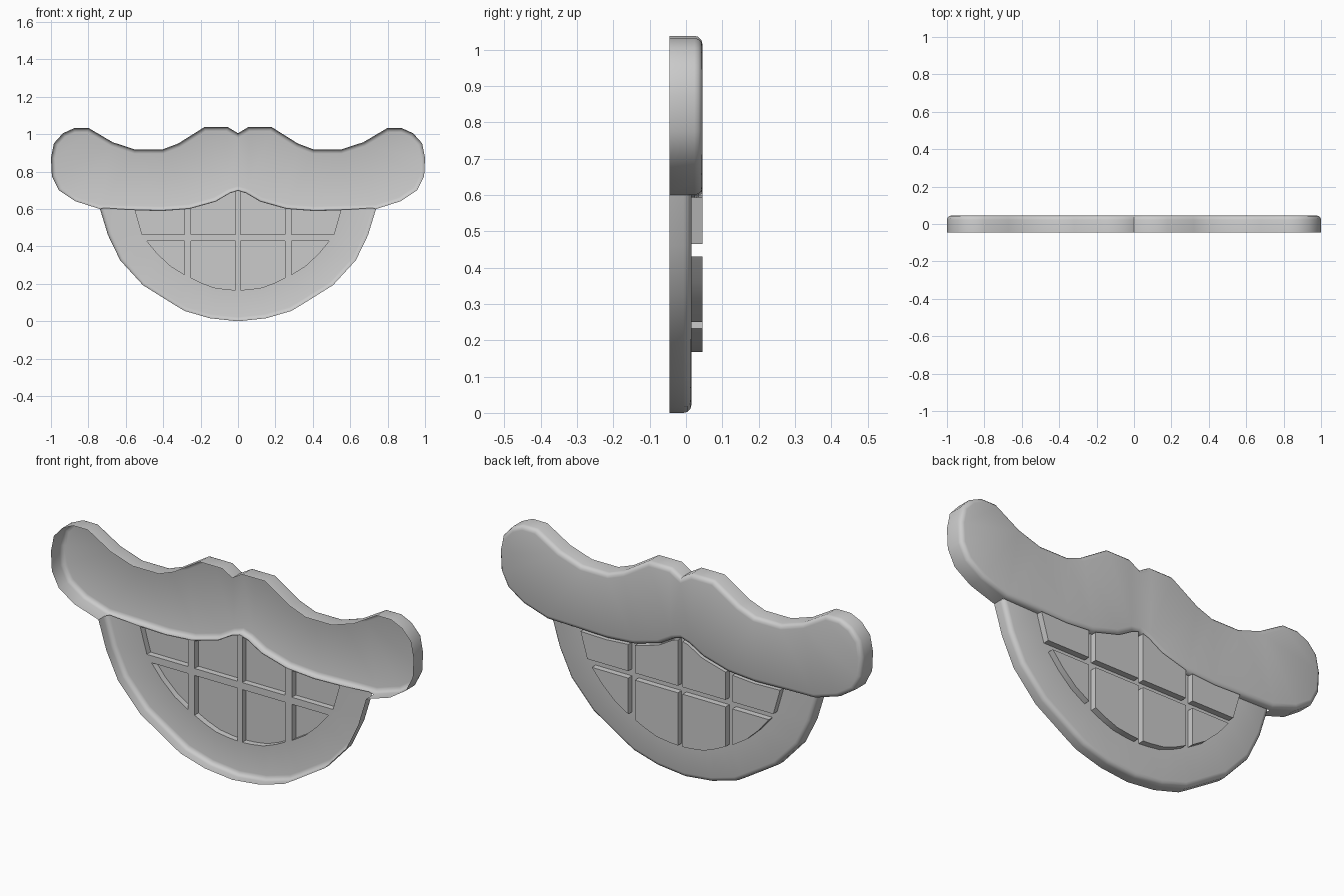
import bpy, bmesh, math
from mathutils import Vector

if "Cube" in bpy.data.objects:
    bpy.data.objects.remove(bpy.data.objects["Cube"])

BACK, PLATE, TOP = -0.045, 0.015, 0.045   # open rim, mouth plate, raised face
BEVEL, STEPS = 0.022, 3

# right half of the moustache, lower middle round to upper middle (x, z)
lower = [(0, .70), (.043, .687), (.12, .642), (.26, .603), (.41, .592), (.58, .597), (.738, .60)]
upper = [(.87, .642), (.957, .70), (.995, .775), (1, .872), (.984, .952), (.936, 1.005),
         (.877, 1.032), (.797, 1.032), (.67, .957), (.55, .918), (.405, .918), (.32, .95),
         (.18, 1.038), (.055, 1.038), (0, 1.005)]
# right half of the mouth edge, from the middle outward
lip = [(0, 0), (.15, .016), (.285, .055), (.337, .086), (.508, .193), (.63, .326), (.695, .46), (.738, .60)]


def mirror(pts):
    return [(-x, z) for x, z in reversed(pts)]


def inset(pts, d, closed):
    """Offset a counter-clockwise path to its inside with mitred corners."""
    out, n = [], len(pts)
    for i in range(n):
        p = Vector(pts[i])
        dirs = []
        if closed or i > 0:
            dirs.append((p - Vector(pts[i - 1])).normalized())
        if closed or i < n - 1:
            dirs.append((Vector(pts[(i + 1) % n]) - p).normalized())
        norms = [Vector((-v.y, v.x)) for v in dirs]
        m = sum(norms, Vector((0, 0))).normalized()
        out.append(tuple(p + m * d / max(.4, m.dot(norms[0]))))
    return out


def ring(bm, pts, y):
    return [bm.verts.new((x, y, z)) for x, z in pts]


def bridge(bm, a, b, closed):
    n = len(a)
    for i in range(n if closed else n - 1):
        j = (i + 1) % n
        bm.faces.new((a[i], a[j], b[j], b[i]))


def rounded_edge(bm, pts, top, closed):
    """Quarter-round from the side wall to the face; returns first and last ring."""
    rings = []
    for s in range(STEPS + 1):
        a = math.pi / 2 * s / STEPS
        rings.append(ring(bm, inset(pts, BEVEL * (1 - math.cos(a)), closed),
                          top - BEVEL + BEVEL * math.sin(a)))
    for a, b in zip(rings, rings[1:]):
        bridge(bm, a, b, closed)
    return rings[0], rings[-1]


def fill(bm, loops):
    edges = []
    for lp in loops:
        for i in range(len(lp)):
            pair = (lp[i - 1], lp[i])
            edges.append(bm.edges.get(pair) or bm.edges.new(pair))
    bmesh.ops.triangle_fill(bm, use_beauty=True, use_dissolve=False, edges=edges, normal=(0, 1, 0))


def finish(bm, name):
    bmesh.ops.recalc_face_normals(bm, faces=bm.faces)
    if sum(f.normal.y * f.calc_area() for f in bm.faces) < 0:
        bmesh.ops.reverse_faces(bm, faces=bm.faces)
    me = bpy.data.meshes.new(name)
    bm.to_mesh(me)
    bm.free()
    ob = bpy.data.objects.new(name, me)
    bpy.context.collection.objects.link(ob)
    bpy.ops.object.select_all(action='DESELECT')
    ob.select_set(True)
    bpy.context.view_layer.objects.active = ob
    bpy.ops.object.shade_smooth_by_angle(angle=math.radians(40))


# moustache: hollow shell, its wall stops at the plate where it meets the mouth
half = lower + upper
outline = half + mirror(half[1:-1])
bm = bmesh.new()
wall, face = rounded_edge(bm, outline, TOP, True)
fill(bm, [face])
deep = ring(bm, outline, BACK)
shallow = ring(bm, outline, PLATE)
n, k = len(outline), len(lower) - 1
for i in range(n):
    j = (i + 1) % n
    base = shallow if i < k or i >= n - k else deep
    bm.faces.new((base[i], base[j], wall[j], wall[i]))
bmesh.ops.delete(bm, geom=[v for v in bm.verts if not v.link_faces], context='VERTS')
finish(bm, "moustache")


# teeth outlines follow the moustache edge at the top
def edge_z(x):
    for (x0, z0), (x1, z1) in zip(lower, lower[1:]):
        if x0 <= x <= x1:
            return z0 + (z1 - z0) * (x - x0) / (x1 - x0) - .003


def under(xs):
    return [(x, edge_z(x)) for x in xs]


teeth = [
    [(.013, .465), (.25, .465)] + under((.25, .12, .043, .013)),
    [(.287, .465), (.513, .465)] + under((.55, .41, .287)),
    [(.013, .167), (.06, .17), (.13, .18), (.195, .205), (.25, .232), (.25, .43), (.013, .43)],
    [(.287, .25), (.36, .295), (.43, .36), (.488, .43), (.287, .43)],
]
teeth += [mirror(t) for t in teeth]

# mouth: hollow lip plate with openings behind each tooth
bm = bmesh.new()
path = mirror(lip[1:]) + lip
first, last = rounded_edge(bm, path, PLATE, False)
bridge(bm, ring(bm, path, BACK), first, False)
gum = ring(bm, mirror(lower[1:-1]) + lower[:-1], PLATE)
fill(bm, [last + gum[::-1]] + [ring(bm, t, PLATE) for t in teeth])
finish(bm, "mouth")

# teeth: raised blocks, open behind
bm = bmesh.new()
for t in teeth:
    a, b = ring(bm, t, PLATE), ring(bm, t, TOP)
    bridge(bm, a, b, True)
    bm.faces.new(b)
finish(bm, "teeth")
